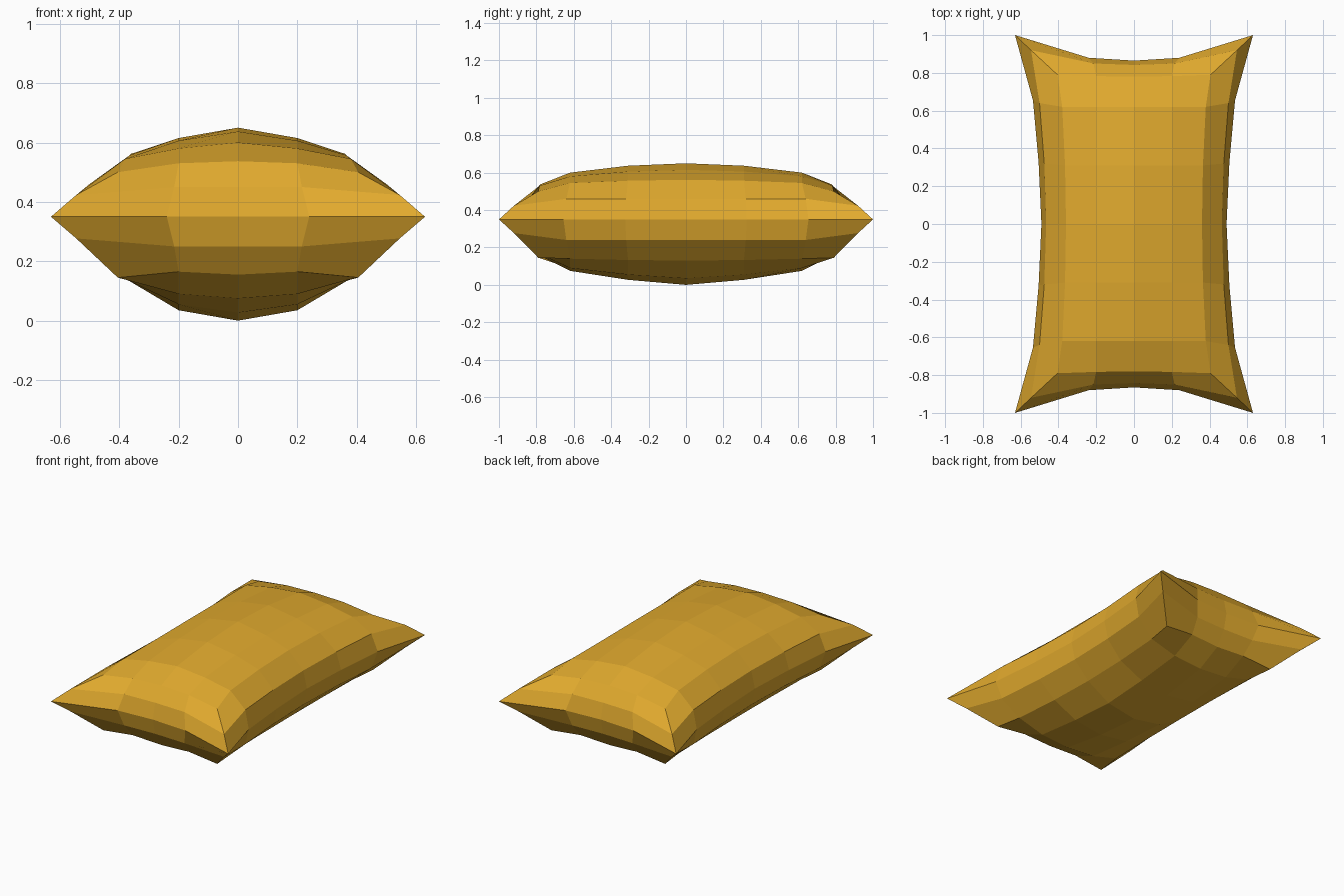
import bpy, bmesh

if "Cube" in bpy.data.objects:
    bpy.data.objects.remove(bpy.data.objects["Cube"])

SEAM_Z = 0.35
# Quarter outlines for seam, shoulder ring, and panel border (index 0, 1, 2)
SIDE_X = [(.49, .505, .535, .63), (.465, .475, .50, .545), (.36, .365, .38, .405)]
SIDE_Y = [(0, .325, .655, 1.0), (0, .32, .64, .92), (0, .31, .62, .79)]
END_Y = [(.865, .88, 1.0), (.842, .85, .92), (.78, .783, .79)]
END_X = [(0, .24, .63), (0, .215, .545), (0, .20, .405)]
# Puff height of the panels, by column then row from the centre
TOP = [(.30, .287, .25, .187), (.265, .256, .23, .18), (.212, .207, .195, .15)]
BOTTOM = [(.35, .323, .275, .195), (.315, .295, .26, .185), (.22, .217, .21, .205)]


def sign(v):
    return (v > 0) - (v < 0)


def position(i, j, k):
    a, b, c = abs(i), abs(j), abs(k)
    if a == 2:
        x, y = SIDE_X[c][b], SIDE_Y[c][b]
    elif b == 3:
        x, y = END_X[c][a], END_Y[c][a]
    else:
        x, y = (0, .20)[a], (0, .31, .62)[b]
    if c == 2:
        z = (TOP if k > 0 else BOTTOM)[a][b]
    elif c == 1:
        z = .073 if (a == 2 and b == 3) else (.11 if a == 2 else .10)
    else:
        z = 0
    return sign(i) * x, sign(j) * y, SEAM_Z + sign(k) * z


bm = bmesh.new()
verts = {}


def quad(keys):
    for key in keys:
        if key not in verts:
            verts[key] = bm.verts.new(position(*key))
    bm.faces.new([verts[key] for key in keys])


CORNERS = ((0, 0), (1, 0), (1, 1), (0, 1))
for s in (-1, 1):
    # Top and bottom panels
    for i in range(-2, 2):
        for j in range(-3, 3):
            quad([(i + u, j + v, 2 * s) for u, v in CORNERS])
    # Puffed borders meeting at the seam
    for k in range(-2, 2):
        for j in range(-3, 3):
            quad([(2 * s, j + u, k + v) for u, v in CORNERS])
        for i in range(-2, 2):
            quad([(i + u, 3 * s, k + v) for u, v in CORNERS])

bmesh.ops.recalc_face_normals(bm, faces=bm.faces[:])
mesh = bpy.data.meshes.new("pillow")
bm.to_mesh(mesh)
bm.free()
pillow = bpy.data.objects.new("pillow", mesh)
bpy.context.collection.objects.link(pillow)

# Mustard fabric
fabric = bpy.data.materials.new("mustard_fabric")
fabric.diffuse_color = (.75, .40, .027, 1)
fabric.use_nodes = True
fabric.node_tree.nodes["Principled BSDF"].inputs["Base Color"].default_value = fabric.diffuse_color
mesh.materials.append(fabric)
